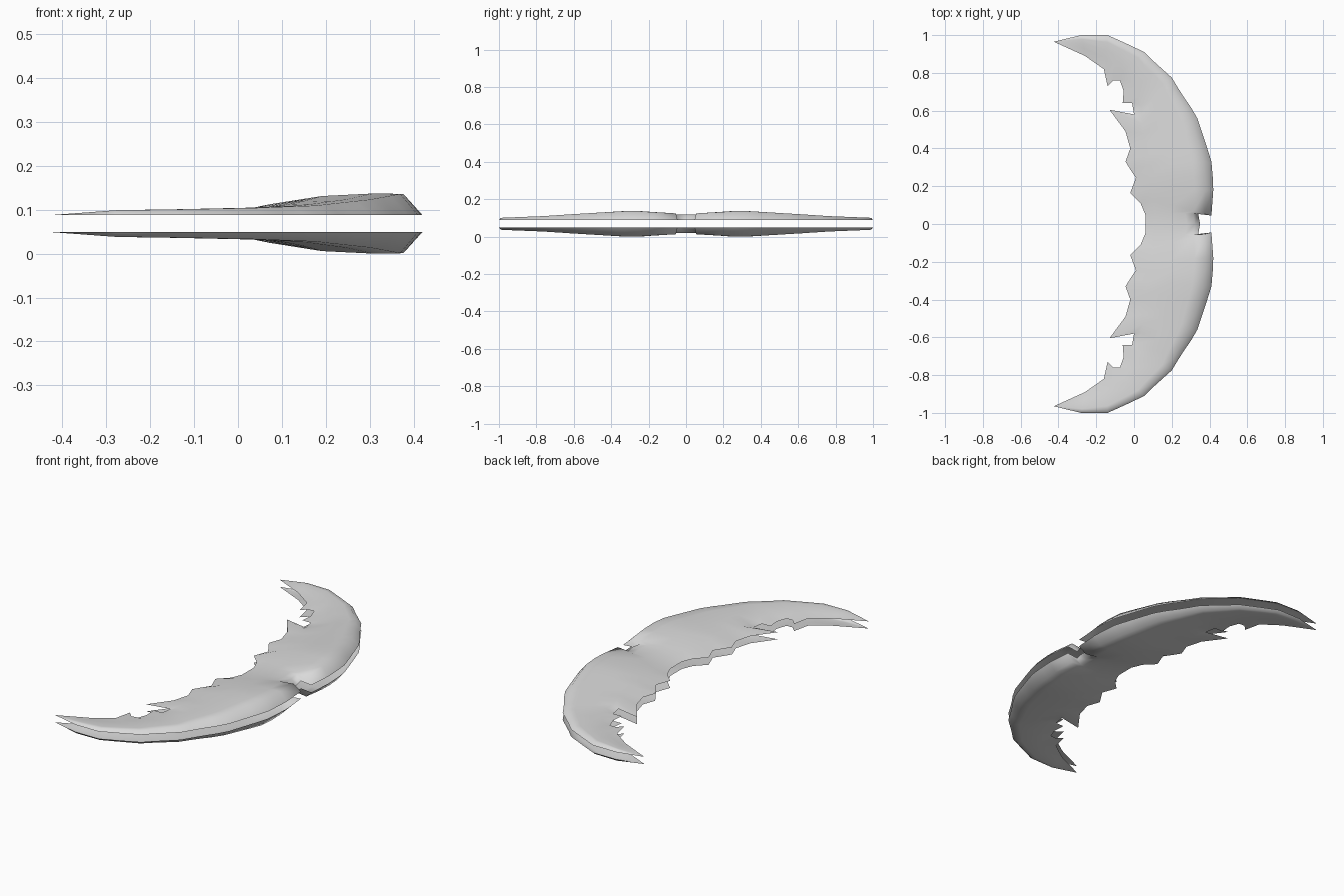
import bpy, bmesh
from mathutils import Vector

default_cube = bpy.data.objects.get("Cube")
if default_cube:
    bpy.data.objects.remove(default_cube, do_unlink=True)

# One plain grey for the whole blade
grey = bpy.data.materials.new("pale_grey")
grey.use_nodes = True
grey.diffuse_color = (.7, .7, .7, 1)
grey.node_tree.nodes["Principled BSDF"].inputs["Base Color"].default_value = (.7, .7, .7, 1)

# Half of the crescent, from the middle to the tip: jagged inner edge, smooth outer edge
INNER = [(.06, 0), (.06, .05), (.035, .11), (-.02, .165), (.01, .245),
         (-.02, .29), (-.045, .33), (-.02, .4), (-.045, .49), (-.13, .605),
         (0, .58), (-.01, .64), (-.06, .64), (-.055, .705), (-.075, .76),
         (-.11, .76), (-.14, .73), (-.16, .82), (-.26, .89), (-.425, .965)]
OUTER = [(.35, 0), (.34, .055), (.41, .045), (.42, .18), (.417, .25),
         (.41, .33), (.385, .41), (.36, .485), (.335, .56), (.3, .62),
         (.265, .67), (.23, .725), (.2, .775), (.15, .82), (.1, .865),
         (.055, .91), (-.04, .955), (-.14, 1), (-.28, 1), (-.425, .965)]
# Root line of the teeth and ridge height, keyed by station
ROOT = {0: (.12, 0), 4: (.08, .25), 8: (.05, .48), 12: (.03, .68),
        15: (-.06, .81), 17: (-.15, .88), 18: (-.265, .93), 19: (-.425, .965)}
RIDGE = {0: (.03,), 1: (.03,), 3: (.044,), 4: (.049,), 5: (.049,), 8: (.036,),
         12: (.022,), 17: (.013,), 18: (.011,), 19: (0,)}
# Cross-section: fraction from root to outer edge, fraction of ridge height
SECTION = [(0, .5), (.35, .88), (.7, 1), (.88, .98), (1, 0)]
MIDDLE, HALF_GAP = .0685, .0195


def keyed(keys, i):
    """Interpolate a keyed value at station i."""
    low = max(k for k in keys if k <= i)
    high = min(k for k in keys if k >= i)
    f = (i - low) / (high - low) if high > low else 0
    return [a + (b - a) * f for a, b in zip(keys[low], keys[high])]


def section(i, mirror, side):
    """Points across the blade at one station."""
    root, outer = Vector(keyed(ROOT, i)), Vector(OUTER[i])
    height = keyed(RIDGE, i)[0]
    flat = [(Vector(INNER[i]), 0)]
    flat += [(root.lerp(outer, t), height * h) for t, h in SECTION]
    return [(p.x, p.y * mirror, MIDDLE + side * (HALF_GAP + h)) for p, h in flat]


def make_shell(name, side):
    bm = bmesh.new()
    last = len(INNER) - 1
    rows = []
    for i in range(-last, last + 1):
        mirror = -1 if i < 0 else 1
        rows.append([bm.verts.new(p) for p in section(abs(i), mirror, side)])
    for a, b in zip(rows, rows[1:]):
        for j in range(len(a) - 1):
            quad = [a[j], a[j + 1], b[j + 1], b[j]]
            bm.faces.new(quad if side > 0 else quad[::-1])
    bmesh.ops.remove_doubles(bm, verts=bm.verts, dist=.0005)
    for face in bm.faces:
        face.smooth = True
    mesh = bpy.data.meshes.new(name)
    bm.to_mesh(mesh)
    bm.free()
    mesh.materials.append(grey)
    shell = bpy.data.objects.new(name, mesh)
    bpy.context.collection.objects.link(shell)


# Two open half shells facing away from each other across a gap
make_shell("upper_blade_shell", 1)
make_shell("lower_blade_shell", -1)
